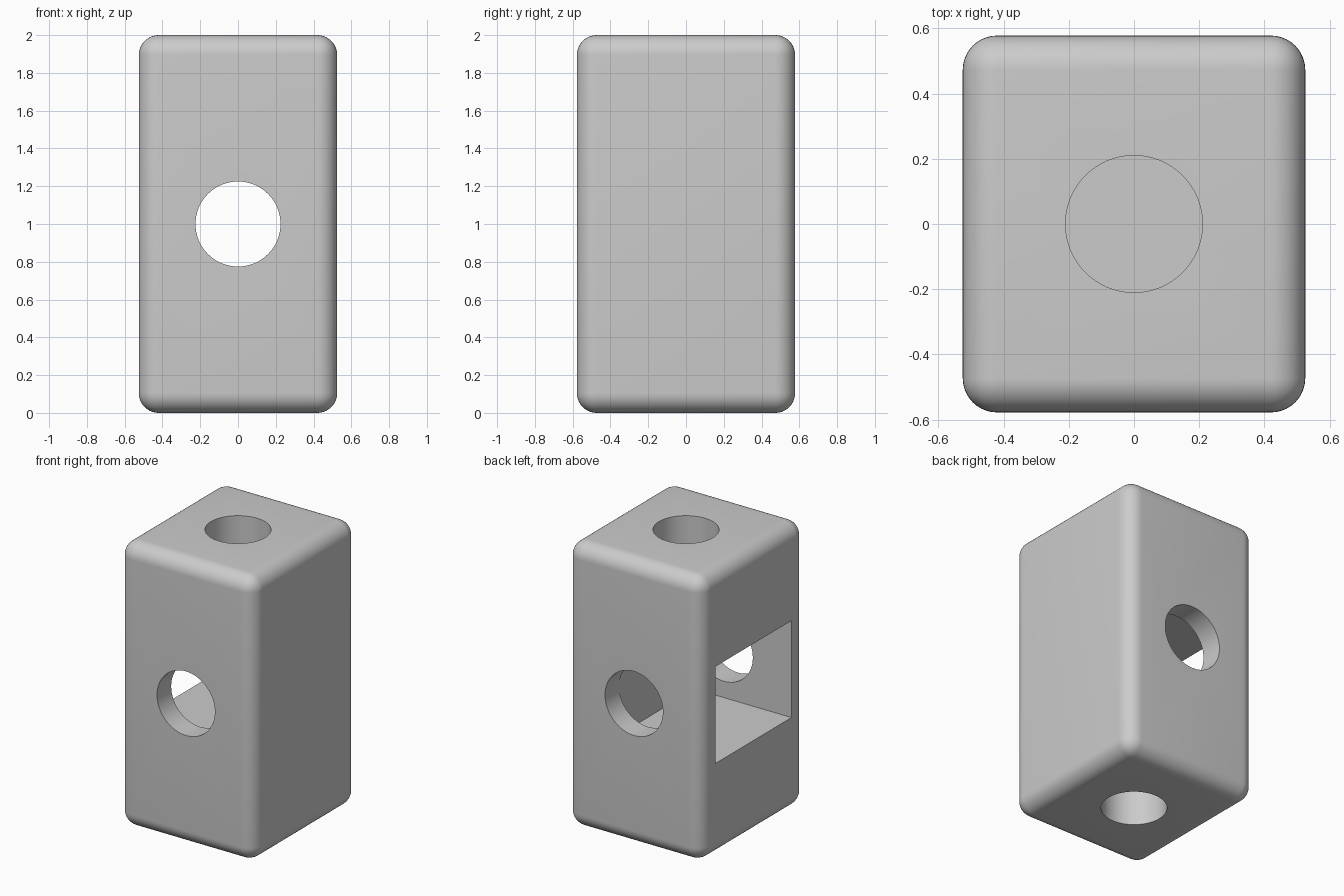
import bpy
import math
from mathutils import Vector

if "Cube" in bpy.data.objects:
    bpy.data.objects.remove(bpy.data.objects["Cube"], do_unlink=True)

SIZE = Vector((1.05, 1.155, 2.0))
CENTRE = Vector((0, 0, 1))

grey = bpy.data.materials.new("light_grey")
grey.use_nodes = True
colour = (0.6, 0.6, 0.6, 1)
grey.diffuse_color = colour
grey.node_tree.nodes["Principled BSDF"].inputs["Base Color"].default_value = colour


def box(name, centre, size):
    bpy.ops.mesh.primitive_cube_add(size=1, location=centre)
    ob = bpy.context.object
    ob.name = name
    ob.scale = size
    bpy.ops.object.transform_apply(location=False, rotation=False, scale=True)
    ob.data.materials.append(grey)
    return ob


def cylinder(name, centre, radius, depth, tilt=0.0):
    bpy.ops.mesh.primitive_cylinder_add(vertices=64, radius=radius, depth=depth,
                                        location=centre, rotation=(tilt, 0, 0))
    ob = bpy.context.object
    ob.name = name
    ob.data.materials.append(grey)
    return ob


# Rounded block
block = box("block_body", CENTRE, SIZE)
bevel = block.modifiers.new("rounded_edges", "BEVEL")
bevel.width = 0.105
bevel.segments = 10

# Side pocket, open on the right
pocket_end, pocket_open = 0.225, -0.7
cutters = [box("pocket_cutter", ((pocket_end + pocket_open) / 2, 0, 1),
               (pocket_end - pocket_open, 0.84, 0.68))]

# Round hole from front to back
cutters.append(cylinder("cross_hole_cutter", CENTRE, 0.225, 1.6, math.pi / 2))

# Blind holes in the top and bottom
hole_depth = 0.45
for name, z in (("top_hole_cutter", SIZE.z), ("bottom_hole_cutter", 0)):
    cutters.append(cylinder(name, (0, 0, z), 0.21, 2 * hole_depth))

for cutter in cutters:
    cut = block.modifiers.new(cutter.name, "BOOLEAN")
    cut.operation = "DIFFERENCE"
    cut.solver = "EXACT"
    cut.object = cutter

# Apply the cuts, remove the cutters and smooth the round surfaces
bpy.ops.object.select_all(action="DESELECT")
block.select_set(True)
bpy.context.view_layer.objects.active = block
for modifier in list(block.modifiers):
    bpy.ops.object.modifier_apply(modifier=modifier.name)
for cutter in cutters:
    bpy.data.objects.remove(cutter, do_unlink=True)
bpy.ops.object.shade_smooth_by_angle(angle=math.radians(30))
